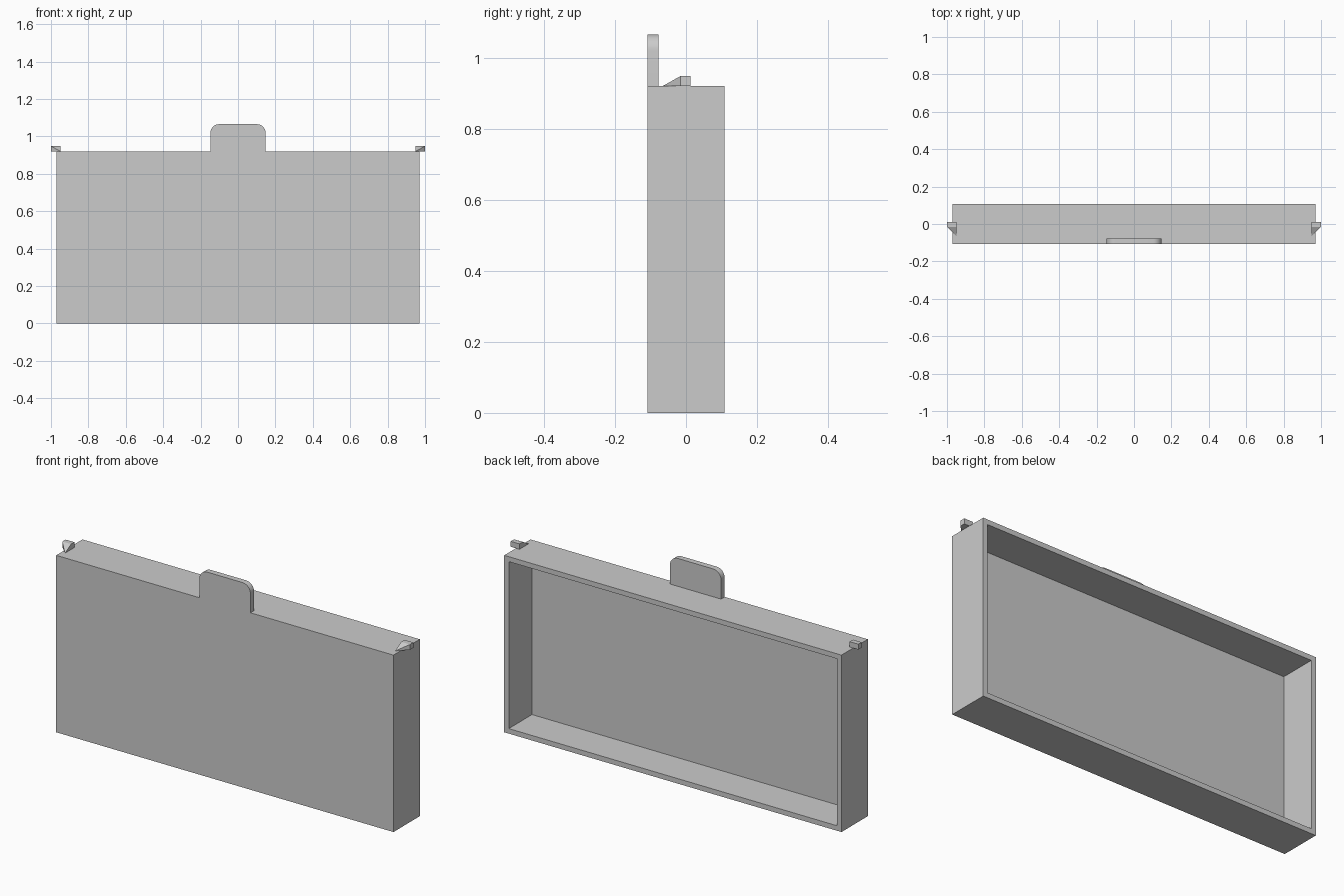
import bpy, bmesh
from math import sin, cos, pi

old = bpy.data.objects.get("Cube")
if old:
    bpy.data.objects.remove(old, do_unlink=True)

# Plain grey plastic
grey = bpy.data.materials.new("plain_grey")
grey.use_nodes = True
colour = (0.6, 0.6, 0.6, 1)
grey.diffuse_color = colour
grey.node_tree.nodes["Principled BSDF"].inputs["Base Color"].default_value = colour

W, D, H = 0.97, 0.108, 0.92      # half width, half depth, height of tray
WALL, FLOOR = 0.026, 0.025
TAB_W, TAB_TOP, TAB_T, TAB_R = 0.147, 1.065, 0.03, 0.045


def finish(name, bm):
    bmesh.ops.recalc_face_normals(bm, faces=bm.faces)
    mesh = bpy.data.meshes.new(name)
    bm.to_mesh(mesh)
    bm.free()
    mesh.materials.append(grey)
    obj = bpy.data.objects.new(name, mesh)
    bpy.context.collection.objects.link(obj)
    return obj


def box(bm, lo, hi):
    verts = bmesh.ops.create_cube(bm, size=1)["verts"]
    for v in verts:
        v.co = [a + (b - a) * (c + 0.5) for a, b, c in zip(lo, hi, v.co)]


# Tray: a box whose back is inset and pushed in to leave thin walls
bm = bmesh.new()
box(bm, (-W, -D, 0), (W, D, H))
bm.normal_update()
back = max(bm.faces, key=lambda f: f.calc_center_median().y)
bmesh.ops.inset_region(bm, faces=[back], thickness=WALL, use_even_offset=True)
ring = [e for e in back.edges]
pushed = bmesh.ops.extrude_face_region(bm, geom=[back])["geom"]
bmesh.ops.translate(bm, vec=(0, FLOOR - 2 * D, 0),
                    verts=[g for g in pushed if isinstance(g, bmesh.types.BMVert)])
if back.is_valid:
    bmesh.ops.delete(bm, geom=[back], context="FACES_ONLY")
finish("tray", bm)

# Pull tab: rounded profile flush with the front
bm = bmesh.new()
profile = [(-TAB_W, H), (TAB_W, H)]
for side, start in ((1, 0), (-1, pi / 2)):
    for i in range(9):
        a = start + i * pi / 16
        profile.append((side * (TAB_W - TAB_R) + TAB_R * cos(a),
                        TAB_TOP - TAB_R + TAB_R * sin(a)))
face = bm.faces.new([bm.verts.new((x, -D, z)) for x, z in profile])
solid = bmesh.ops.extrude_face_region(bm, geom=[face])["geom"]
bmesh.ops.translate(bm, vec=(0, TAB_T, 0),
                    verts=[g for g in solid if isinstance(g, bmesh.types.BMVert)])
tab = finish("pull_tab", bm)
bpy.ops.object.select_all(action="DESELECT")
tab.select_set(True)
bpy.context.view_layer.objects.active = tab
bpy.ops.object.shade_smooth_by_angle()

# Corner lugs: a small block tapering forward to its inner bottom corner
for side, name in ((1, "left_lug"), (-1, "right_lug")):
    bm = bmesh.new()
    box(bm, (0.95, -0.015, H), (1.0, 0.012, 0.948))
    bm.normal_update()
    front = min(bm.faces, key=lambda f: f.calc_center_median().y)
    corners = list(front.verts)
    bm.faces.remove(front)
    tip = bm.verts.new((0.95, -0.065, H))
    for i in range(4):
        bm.faces.new((corners[i - 1], corners[i], tip))
    for v in bm.verts:
        v.co.x *= side
    finish(name, bm)
